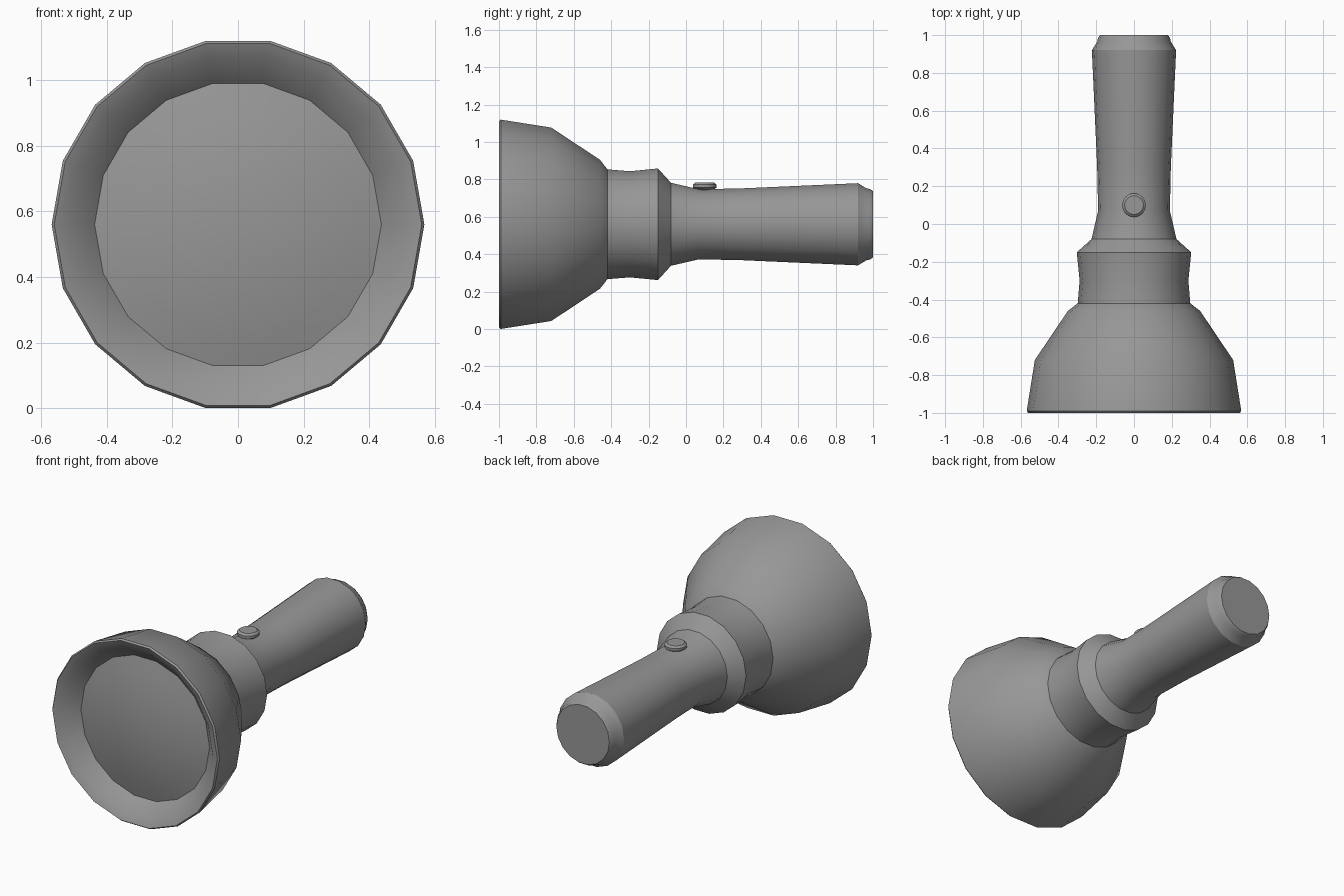
import bpy
import bmesh
from math import cos, sin, tau, radians

cube = bpy.data.objects.get("Cube")
if cube:
    bpy.data.objects.remove(cube, do_unlink=True)

AXIS_Z = 0.56
SIDES = 18

grey = bpy.data.materials.new("mid_grey")
grey.use_nodes = True
colour = (0.31, 0.31, 0.31, 1)
grey.diffuse_color = colour
grey.node_tree.nodes["Principled BSDF"].inputs["Base Color"].default_value = colour


def lathe(name, profile, place, sides=SIDES, caps=(False, False)):
    """Revolve (position, radius) pairs; place maps (along, a, b) to a point."""
    bm = bmesh.new()
    rings = []
    for along, r in profile:
        if r == 0:
            rings.append([bm.verts.new(place(along, 0, 0))] * sides)
        else:
            rings.append([bm.verts.new(place(along, r * cos(tau * i / sides), r * sin(tau * i / sides)))
                          for i in range(sides)])
    for lower, upper in zip(rings, rings[1:]):
        for i in range(sides):
            j = (i + 1) % sides
            corners = [lower[i], lower[j], upper[j], upper[i]]
            bm.faces.new(list(dict.fromkeys(corners)))
    if caps[0]:
        bm.faces.new(rings[0])
    if caps[1]:
        bm.faces.new(rings[-1])
    bmesh.ops.recalc_face_normals(bm, faces=bm.faces)
    mesh = bpy.data.meshes.new(name)
    bm.to_mesh(mesh)
    bm.free()
    mesh.materials.append(grey)
    obj = bpy.data.objects.new(name, mesh)
    bpy.context.collection.objects.link(obj)
    bpy.ops.object.select_all(action="DESELECT")
    obj.select_set(True)
    bpy.context.view_layer.objects.active = obj
    bpy.ops.object.shade_smooth_by_angle(angle=radians(30))
    return obj


def along_body(y, a, b):
    return (a, y, AXIS_Z + b)


def upright(z, a, b):
    return (a, 0.1 + b, z)


# Body: recessed reflector, rim, flared head, collar, handle and tail cap
body_profile = [
    (-0.90, 0.0), (-0.90, 0.437), (-0.98, 0.515), (-1.0, 0.56), (-0.99, 0.568),
    (-0.72, 0.525), (-0.46, 0.35), (-0.42, 0.298),
    (-0.30, 0.288), (-0.15, 0.303), (-0.08, 0.225),
    (0.07, 0.19), (0.30, 0.195), (0.92, 0.223),
    (0.965, 0.195), (0.985, 0.191), (1.0, 0.18),
]
lathe("torch_body", body_profile, along_body, caps=(False, True))

# Lens: shallow dome bulging forward inside the rim
bulge, lens_r = 0.06, 0.437
steps = 5
lens_profile = [(-0.9 - bulge * (1 - (k / steps) ** 2), lens_r * k / steps) for k in range(steps + 1)]
lens = lathe("lens", lens_profile, along_body)
if lens.data.polygons[0].normal.y > 0:
    lens.data.flip_normals()

# Switch button: bevelled disc on top of the handle
button_profile = [(0.73, 0.04), (0.744, 0.045), (0.756, 0.063), (0.772, 0.063), (0.783, 0.05)]
lathe("switch_button", button_profile, upright, sides=16, caps=(True, True))
